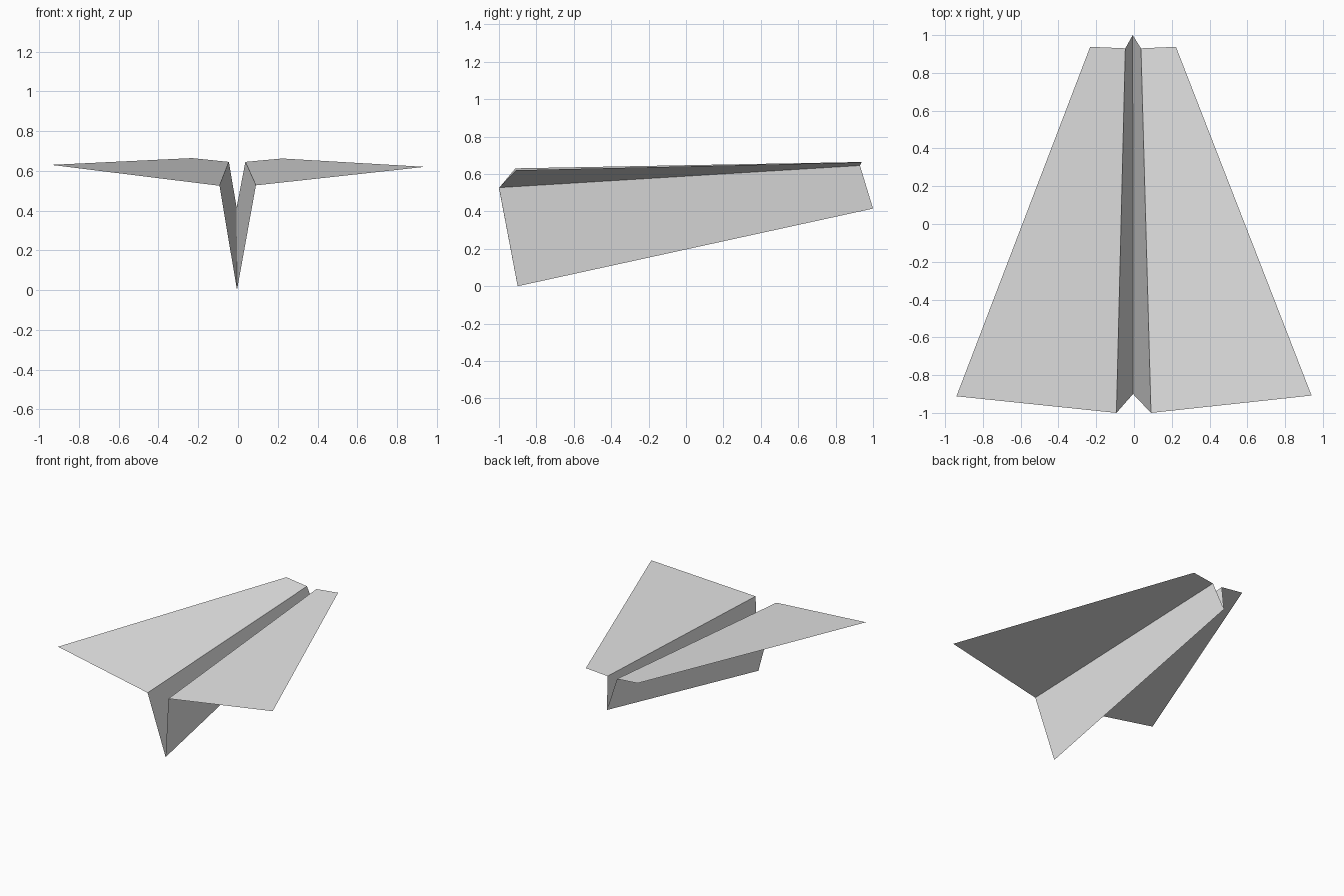
import bpy
import bmesh

cube = bpy.data.objects.get("Cube")
if cube:
    bpy.data.objects.remove(cube, do_unlink=True)

# Plain paper colour
paper = bpy.data.materials.new("grey_paper")
paper.use_nodes = True
colour = (0.8, 0.8, 0.8, 1.0)
paper.diffuse_color = colour
for node in paper.node_tree.nodes:
    if node.type == "BSDF_PRINCIPLED":
        node.inputs["Base Color"].default_value = colour

# Folded cross-sections of the sheet, from the right wing tip to the left one
tail = [(-0.94, -0.912, 0.63), (-0.093, -1.0, 0.525), (-0.005, -0.90, 0.0),
        (0.09, -1.0, 0.527), (0.94, -0.908, 0.62)]
nose = [(-0.232, 0.938, 0.664), (-0.046, 0.93, 0.645), (-0.007, 1.0, 0.415),
        (0.037, 0.93, 0.645), (0.222, 0.938, 0.662)]


def folded_panel(name, first, last):
    """Loft the sheet between two creases, leaving flat panels and sharp folds."""
    bm = bmesh.new()
    back = [bm.verts.new(p) for p in tail[first:last + 1]]
    front = [bm.verts.new(p) for p in nose[first:last + 1]]
    for i in range(last - first):
        bm.faces.new((back[i], back[i + 1], front[i + 1], front[i]))
    mesh = bpy.data.meshes.new(name)
    bm.to_mesh(mesh)
    bm.free()
    mesh.materials.append(paper)
    obj = bpy.data.objects.new(name, mesh)
    bpy.context.collection.objects.link(obj)
    return obj


# Wings and the V-shaped keel between them
folded_panel("right_wing", 0, 1)
folded_panel("folded_keel", 1, 3)
folded_panel("left_wing", 3, 4)
